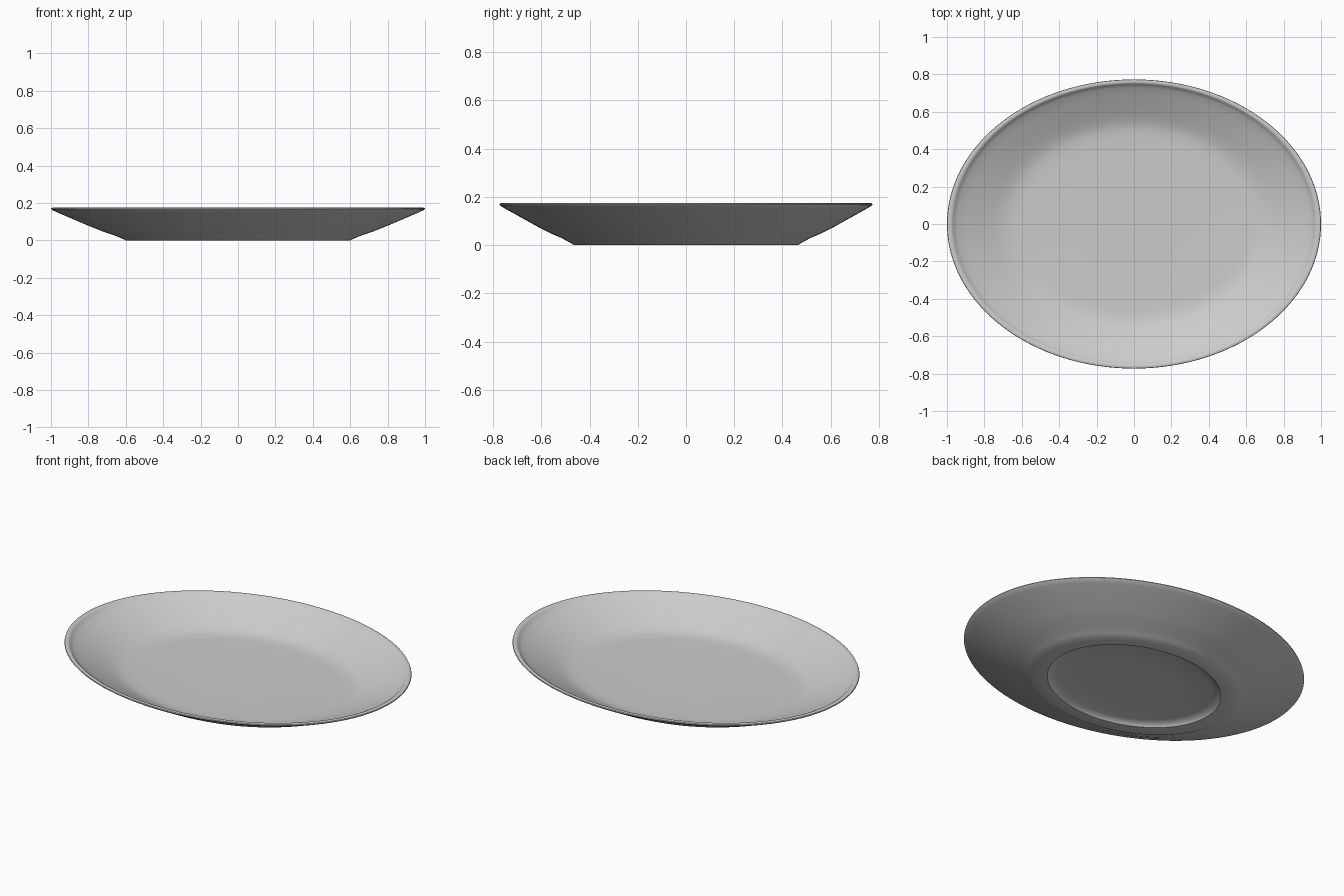
import bpy, bmesh, math

if "Cube" in bpy.data.objects:
    bpy.data.objects.remove(bpy.data.objects["Cube"])

SEGMENTS = 128
OVAL = 0.773  # depth to width ratio

# Lathe profile (radius, z): recess under the foot, foot ring, outer wall, rim, inner bowl
profile = [
    (0.0, 0.027), (0.30, 0.026), (0.46, 0.022), (0.50, 0.012), (0.51, 0.0),
    (0.60, 0.0), (0.63, 0.014), (0.67, 0.030), (0.73, 0.050), (0.80, 0.078),
    (0.90, 0.121), (0.97, 0.151), (0.995, 0.163), (1.0, 0.168),
    (0.998, 0.173), (0.99, 0.175), (0.978, 0.175), (0.970, 0.171),
    (0.962, 0.162), (0.945, 0.152), (0.90, 0.133), (0.82, 0.100),
    (0.75, 0.072), (0.70, 0.055), (0.66, 0.047), (0.60, 0.044),
    (0.30, 0.043), (0.0, 0.043),
]


def oval_lathe(name, points):
    bm = bmesh.new()
    rings = []
    for r, z in points:
        if r == 0:
            rings.append([bm.verts.new((0, 0, z))])
        else:
            rings.append([bm.verts.new((r * math.cos(a), r * OVAL * math.sin(a), z))
                          for a in (2 * math.pi * i / SEGMENTS for i in range(SEGMENTS))])
    for low, high in zip(rings, rings[1:]):
        for i in range(SEGMENTS):
            j = (i + 1) % SEGMENTS
            if len(low) == 1:
                bm.faces.new((low[0], high[j], high[i]))
            elif len(high) == 1:
                bm.faces.new((low[i], low[j], high[0]))
            else:
                bm.faces.new((low[i], low[j], high[j], high[i]))
    bmesh.ops.recalc_face_normals(bm, faces=bm.faces)
    mesh = bpy.data.meshes.new(name)
    bm.to_mesh(mesh)
    bm.free()
    obj = bpy.data.objects.new(name, mesh)
    bpy.context.collection.objects.link(obj)
    bpy.context.view_layer.objects.active = obj
    obj.select_set(True)
    bpy.ops.object.shade_smooth_by_angle(angle=math.radians(40))
    return obj


# Oval dish with a foot ring
oval_lathe("oval_dish", profile)
